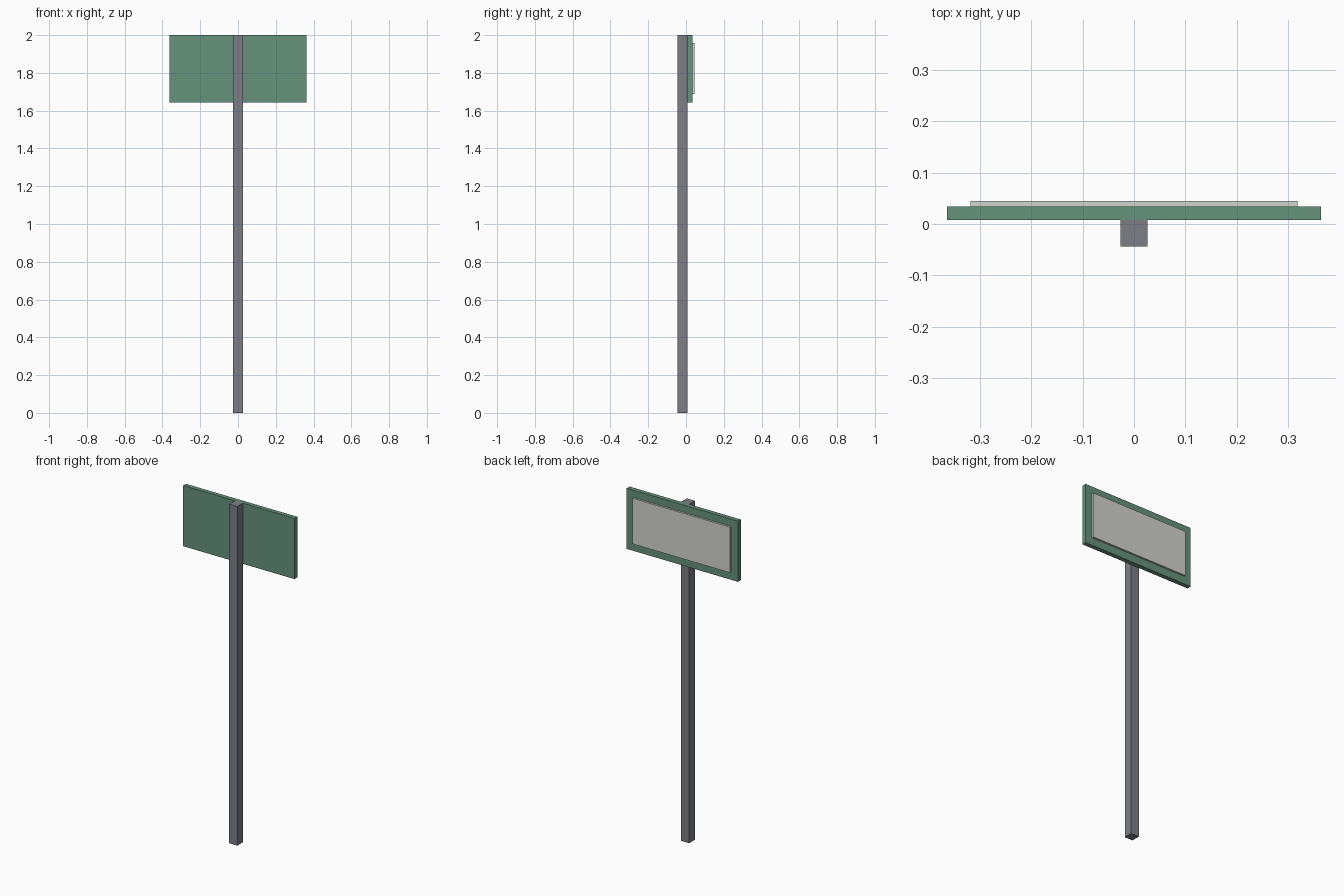
import bpy
import bmesh
from mathutils import Vector

if "Cube" in bpy.data.objects:
    bpy.data.objects.remove(bpy.data.objects["Cube"])


def material(name, rgb):
    m = bpy.data.materials.new(name)
    m.diffuse_color = (*rgb, 1.0)
    m.use_nodes = True
    m.node_tree.nodes["Principled BSDF"].inputs["Base Color"].default_value = m.diffuse_color
    return m


def box(name, lo, hi, mat):
    """Axis-aligned box between two corners."""
    lo, hi = Vector(lo), Vector(hi)
    bm = bmesh.new()
    bmesh.ops.create_cube(bm, size=1.0)
    bmesh.ops.scale(bm, vec=hi - lo, verts=bm.verts)
    mesh = bpy.data.meshes.new(name)
    bm.to_mesh(mesh)
    bm.free()
    mesh.materials.append(mat)
    obj = bpy.data.objects.new(name, mesh)
    obj.location = (lo + hi) / 2
    bpy.context.collection.objects.link(obj)
    return obj


steel = material("steel_grey", (0.2, 0.21, 0.24))
green = material("board_green", (0.13, 0.29, 0.2))
pale = material("panel_pale", (0.66, 0.66, 0.62))

# Square post
box("post", (-0.0265, -0.044, 0.0), (0.0265, 0.008, 2.0), steel)

# Board fixed to the back of the post, flush with its top
box("sign_board", (-0.363, 0.008, 1.642), (0.363, 0.034, 2.0), green)

# Raised pale panel, leaving an even border
box("face_panel", (-0.318, 0.034, 1.688), (0.318, 0.045, 1.957), pale)
